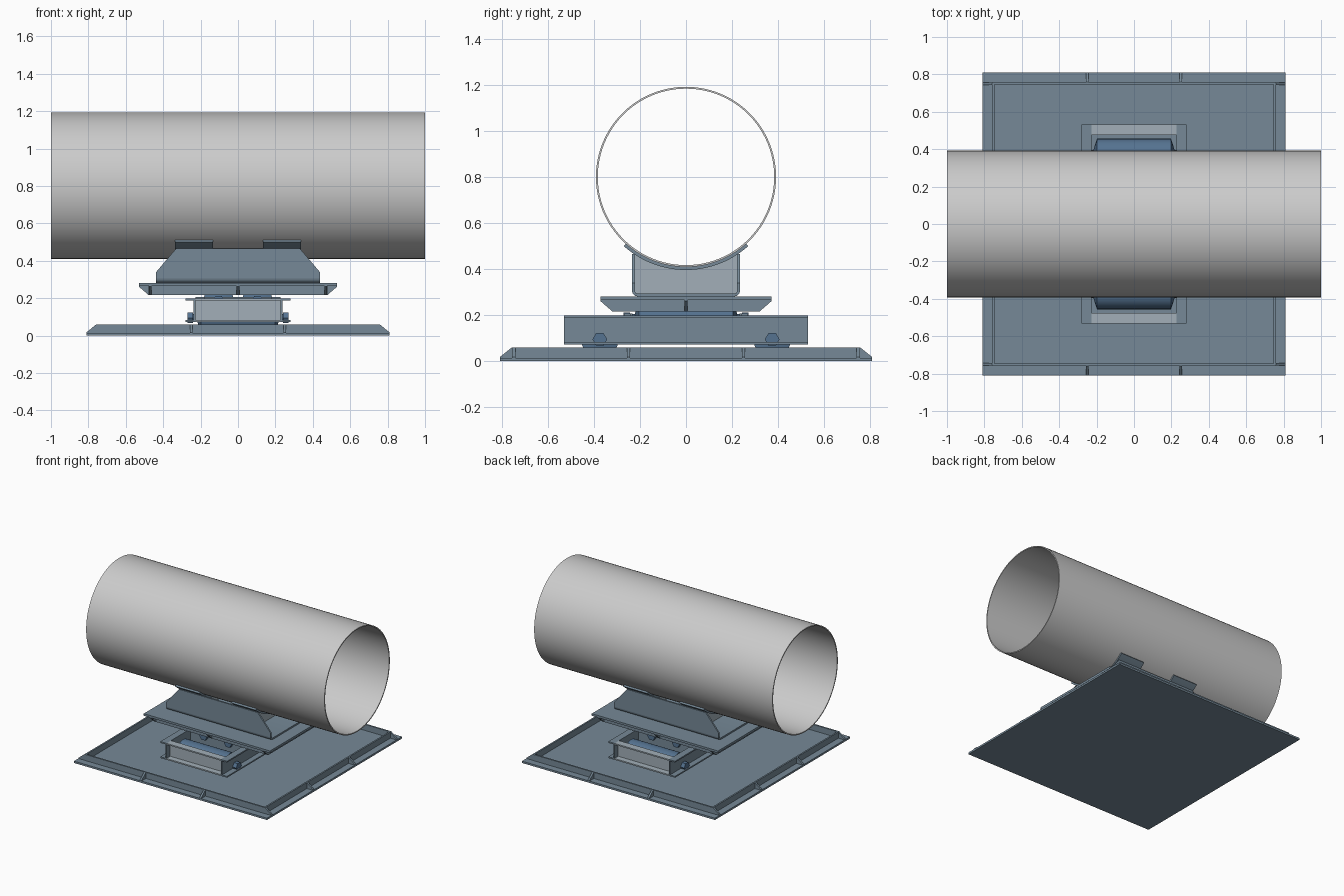
import bpy, bmesh, math
from mathutils import Vector

if "Cube" in bpy.data.objects:
    bpy.data.objects.remove(bpy.data.objects["Cube"])


def material(name, rgb):
    m = bpy.data.materials.new(name)
    m.diffuse_color = (*rgb, 1)
    m.use_nodes = True
    m.node_tree.nodes["Principled BSDF"].inputs["Base Color"].default_value = m.diffuse_color
    return m


PAINT = material("painted_steel", (0.18, 0.25, 0.31))
LIGHT = material("light_steel", (0.36, 0.43, 0.48))
BLUE = material("roller_blue", (0.09, 0.17, 0.28))


def finish(name, bm, mat, smooth=False):
    bmesh.ops.recalc_face_normals(bm, faces=bm.faces)
    me = bpy.data.meshes.new(name)
    bm.to_mesh(me)
    bm.free()
    ob = bpy.data.objects.new(name, me)
    bpy.context.collection.objects.link(ob)
    if mat:
        me.materials.append(mat)
    if smooth:
        bpy.ops.object.select_all(action='DESELECT')
        ob.select_set(True)
        bpy.context.view_layer.objects.active = ob
        bpy.ops.object.shade_smooth_by_angle(angle=math.radians(30))
    return ob


def place(axis, t, u, v):
    return [(t, u, v), (u, t, v), (u, v, t)][axis]


def prism(name, pts, axis, lo, hi, mat=PAINT, smooth=False):
    """Extrude a 2D outline along an axis (0=x, 1=y, 2=z)."""
    bm = bmesh.new()
    a = [bm.verts.new(place(axis, lo, *p)) for p in pts]
    b = [bm.verts.new(place(axis, hi, *p)) for p in pts]
    bm.faces.new(a)
    bm.faces.new(b)
    n = len(pts)
    for i in range(n):
        j = (i + 1) % n
        bm.faces.new((a[i], a[j], b[j], b[i]))
    return finish(name, bm, mat, smooth)


def rect(u0, u1, v0, v1):
    return [(u0, v0), (u1, v0), (u1, v1), (u0, v1)]


def lathe(name, profile, axis, centre, mat, sides=48):
    """Revolve a closed (along, radius) profile about an axis."""
    bm = bmesh.new()
    rings = []
    for k in range(sides):
        w = 2 * math.pi * k / sides
        rings.append([bm.verts.new(Vector(centre) + Vector(
            place(axis, t, r * math.cos(w), r * math.sin(w)))) for t, r in profile])
    n = len(profile)
    for k in range(sides):
        p, q = rings[k], rings[(k + 1) % sides]
        for i in range(n):
            j = (i + 1) % n
            bm.faces.new((p[i], p[j], q[j], q[i]))
    return finish(name, bm, mat, True)


def arc(r, half, n=24):
    """Points on the underside of a circle about the pipe centre."""
    h = math.asin(half / r)
    return [(r * math.sin(h * (2 * i / n - 1)), CZ - r * math.cos(h * (2 * i / n - 1)))
            for i in range(n + 1)]


def channel(s, inner, outer, z0, z1, t=0.01):
    """C section opening outward on side s."""
    return [(s * u, z) for u, z in ((inner, z0), (outer, z0), (outer, z0 + t), (inner + t, z0 + t),
                                    (inner + t, z1 - t), (outer, z1 - t), (outer, z1), (inner, z1))]


def tray(name, hx, hy, plate, bar, inset, along_x, along_y):
    """Plate with an inset rim of bars braced by triangular gussets."""
    prism(name + "_plate", rect(-hx, hx, -hy, hy), 2, *plate)
    t, g = 0.012, 0.007
    bx, by = hx - inset, hy - inset
    root, tip = bar
    lip = root + 0.004 * (1 if tip > root else -1)
    for s in (-1, 1):
        prism(name + "_long_bar", rect(-bx, bx, s * by, s * (by - t)), 2, root, tip)
        prism(name + "_cross_bar", rect(s * bx, s * (bx - t), t - by, by - t), 2, root, tip)
        for x in along_x:
            prism(name + "_gusset", [(s * by, root), (s * hy, root), (s * hy, lip), (s * by, tip)],
                  0, x - g, x + g)
        for y in along_y:
            prism(name + "_gusset", [(s * bx, root), (s * hx, root), (s * hx, lip), (s * bx, tip)],
                  1, y - g, y + g)


def roller(name, axis, centre, half, radius, pin, head):
    """Chamfered roller on a pin with hexagonal heads."""
    c, e = 0.02, 0.018
    lathe(name, [(-half, c), (-half, radius * 0.3), (e - half, radius), (half - e, radius),
                 (half, radius * 0.3), (half, c)], axis, centre, BLUE)
    k = [i for i in range(3) if i != axis]

    def ngon(r, n):
        return [(centre[k[0]] + r * math.cos(2 * math.pi * i / n),
                 centre[k[1]] + r * math.sin(2 * math.pi * i / n)) for i in range(n)]
    o = centre[axis]
    prism(name + "_pin", ngon(c, 24), axis, o - pin, o + pin, BLUE, True)
    for s in (-1, 1):
        prism(name + "_hex_head", ngon(0.032, 6), axis, o + s * pin, o + s * (pin + head), BLUE)


# Pipe: thin hollow tube along x
CZ, R = 0.802, 0.392
lathe("pipe", [(-1, R), (1, R), (1, R - 0.008), (-1, R - 0.008)], 0, (0, 0, CZ), None, 96)

# Base tray and inverted sliding tray
tray("base", 0.81, 0.81, (0, 0.014), (0.014, 0.06), 0.052, (-0.25, 0.25), (-0.75, -0.25, 0.25, 0.75))
tray("slide", 0.53, 0.373, (0.266, 0.282), (0.266, 0.217), 0.052, (-0.47, 0, 0.47), (0,))

# Cradle: folded trough, tapered side walls, arched webs and curved pads
W, T, F = 0.235, 0.012, 0.025
fold = [(W - F + F * math.sin(a), 0.282 + F - F * math.cos(a))
        for a in [math.pi / 12 * i for i in range(7)]]
inner = [(W - F + (F - T) * math.sin(a), 0.282 + F - (F - T) * math.cos(a))
         for a in [math.pi / 12 * i for i in range(7)]]
trough = [(-y, z) for y, z in reversed(fold)] + fold + inner[::-1] + [(-y, z) for y, z in inner]
prism("cradle_floor", trough, 0, -0.438, 0.438, PAINT, True)
wall = [(-0.438, 0.307), (0.438, 0.307), (0.438, 0.34), (0.33, 0.467), (-0.33, 0.467), (-0.438, 0.34)]
for s in (-1, 1):
    prism("cradle_wall", wall, 1, s * (W - T), s * W)
    prism("cradle_web", [(W - T, 0.294), (T - W, 0.294)] + arc(R + 0.011, W - T), 0,
          s * 0.235 - 0.007, s * 0.235 + 0.007, LIGHT)
    prism("saddle_pad", arc(R, 0.262) + arc(R + 0.013, 0.271)[::-1], 0, s * 0.135, s * 0.338,
          PAINT, True)

# Roller carriage: side channels, end channels and inner cross channels
Z0, Z1 = 0.073, 0.198
for s in (-1, 1):
    prism("carriage_side_channel", channel(s, 0.228, 0.28, Z0, Z1), 1, -0.532, 0.532)
    prism("carriage_end_channel", channel(s, 0.477, 0.532, Z0, Z1), 0, -0.228, 0.228, LIGHT)
    prism("carriage_cross_plate", rect(s * 0.232, s * 0.244, Z0, 0.208), 0, -0.228, 0.228)
    prism("carriage_cross_lip", rect(s * 0.244, s * 0.27, 0.199, 0.208), 0, -0.18, 0.18)
    # Lower rollers run along x on the base, upper ones along y under the slide
    roller("lower_roller", 0, (0, s * 0.375, 0.095), 0.216, 0.081, 0.24, 0.03)
    roller("upper_roller", 1, (s * 0.103, 0, 0.185), 0.222, 0.081, 0.244, 0.028)
